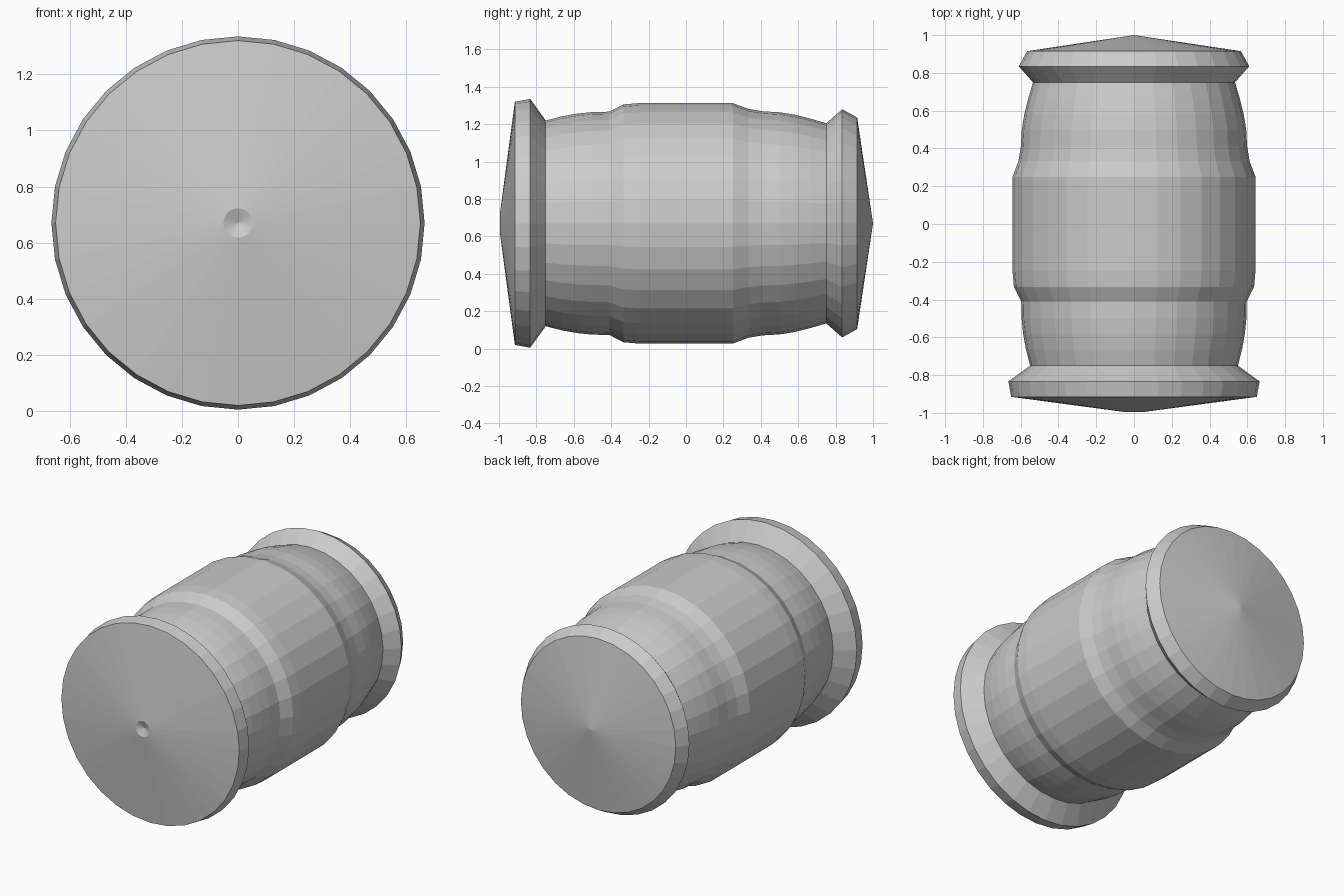
import bpy
import bmesh
from math import sin, cos, tau

if "Cube" in bpy.data.objects:
    bpy.data.objects.remove(bpy.data.objects["Cube"])

SIDES = 32
AXIS_Z = 0.67


def lathe(name, profile):
    """Revolve (y, radius) points about the y axis; radius 0 makes a pole."""
    bm = bmesh.new()
    rings = []
    for y, r in profile:
        if r == 0:
            rings.append([bm.verts.new((0, y, 0))] * SIDES)
        else:
            rings.append([bm.verts.new((r * sin(tau * i / SIDES), y, r * cos(tau * i / SIDES)))
                          for i in range(SIDES)])
    for a, b in zip(rings, rings[1:]):
        for i in range(SIDES):
            j = (i + 1) % SIDES
            corners = list(dict.fromkeys((a[i], a[j], b[j], b[i])))
            bm.faces.new(corners)
    mesh = bpy.data.meshes.new(name)
    bm.to_mesh(mesh)
    bm.free()
    obj = bpy.data.objects.new(name, mesh)
    obj.location.z = AXIS_Z
    bpy.context.collection.objects.link(obj)
    return obj


# Wide front cap with a shallow centre dimple
lathe("front_cap", [(-0.975, 0), (-0.995, 0.052), (-0.915, 0.65),
                    (-0.833, 0.665), (-0.75, 0.55)])

# Barrel with a raised middle band
lathe("barrel_body", [(-0.75, 0.55), (-0.665, 0.572), (-0.58, 0.587), (-0.5, 0.595),
                      (-0.41, 0.597), (-0.333, 0.636), (-0.25, 0.643), (0.25, 0.643),
                      (0.333, 0.612), (0.41, 0.599), (0.5, 0.594), (0.58, 0.581),
                      (0.665, 0.56), (0.75, 0.535)])

# Smaller rear cap with a conical end
lathe("rear_cap", [(0.75, 0.535), (0.835, 0.61), (0.915, 0.566), (1.0, 0)])
